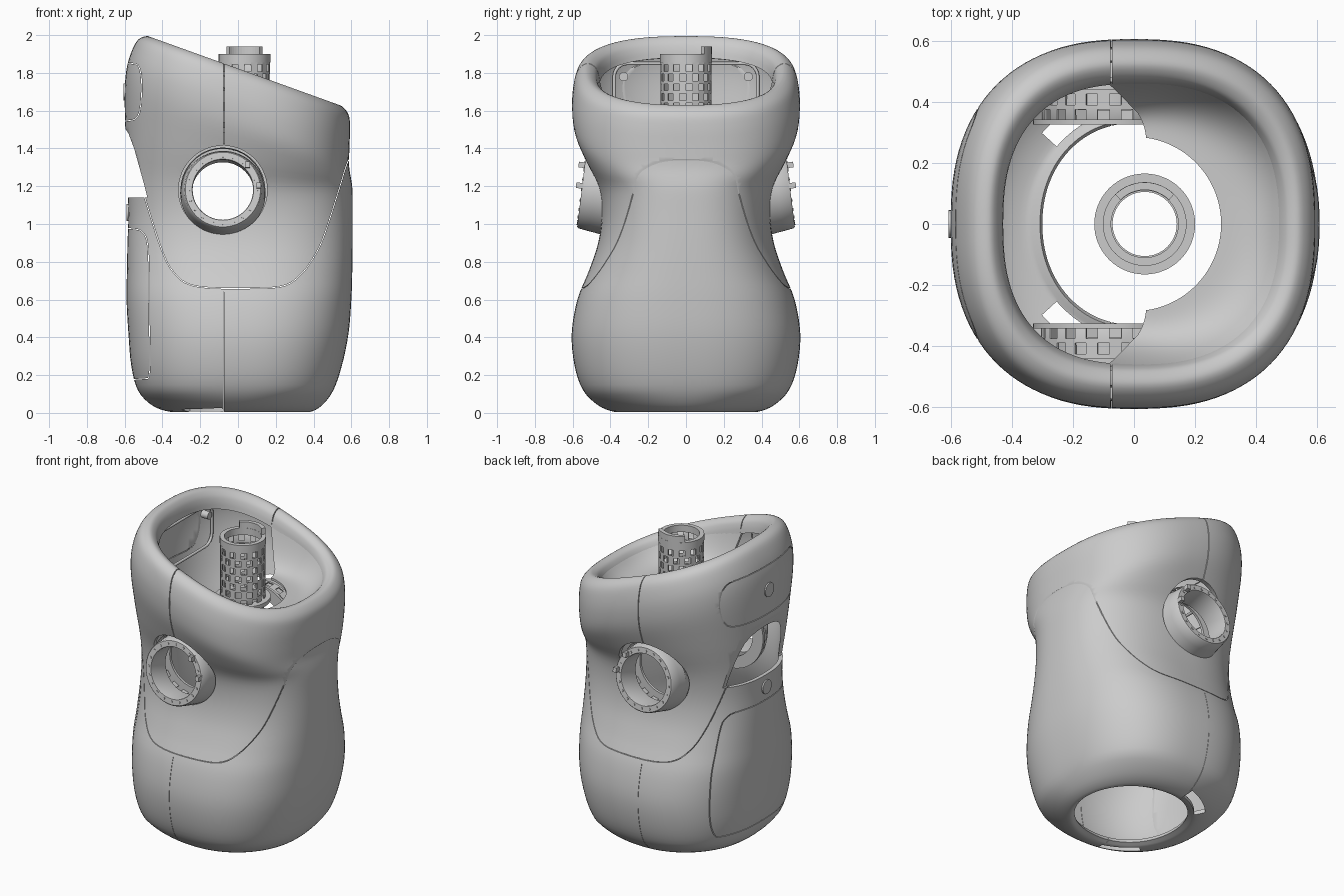
import bpy, bmesh, math
from math import sin, cos, pi, radians
from mathutils import Matrix, Vector

cube = bpy.data.objects.get("Cube")
if cube:
    bpy.data.objects.remove(cube)

grey = bpy.data.materials.new("shell grey")
grey.use_nodes = True
grey.diffuse_color = (0.6, 0.6, 0.6, 1)
grey.node_tree.nodes["Principled BSDF"].inputs["Base Color"].default_value = grey.diffuse_color


def make(name, bm, matrix=None):
    mesh = bpy.data.meshes.new(name)
    bm.to_mesh(mesh)
    bm.free()
    mesh.materials.append(grey)
    obj = bpy.data.objects.new(name, mesh)
    bpy.context.collection.objects.link(obj)
    if matrix:
        obj.matrix_world = matrix
    return obj


def bake(obj):
    bpy.context.view_layer.update()
    deps = bpy.context.evaluated_depsgraph_get()
    mesh = bpy.data.meshes.new_from_object(obj.evaluated_get(deps))
    obj.modifiers.clear()
    obj.data = mesh


def smooth_shade(obj):
    bpy.ops.object.select_all(action="DESELECT")
    obj.select_set(True)
    bpy.context.view_layer.objects.active = obj
    bpy.ops.object.shade_smooth_by_angle(angle=radians(35))


def thicken(obj, amount):
    mod = obj.modifiers.new("wall", "SOLIDIFY")
    mod.thickness, mod.offset = amount, -1
    bake(obj)


def spline(points, steps):
    """Smooth curve through points of any dimension."""
    pts = [Vector(p) for p in points]
    pts = [pts[0] * 2 - pts[1]] + pts + [pts[-1] * 2 - pts[-2]]
    out = []
    for a, b, c, d in zip(pts, pts[1:], pts[2:], pts[3:]):
        for k in range(steps):
            t = k / steps
            out.append((b * 2 + (c - a) * t + (a * 2 - b * 5 + c * 4 - d) * t * t
                        + (b * 3 - a - c * 3 + d) * t ** 3) / 2)
    return out + [pts[-2]]


def grid(rows, closed):
    bm = bmesh.new()
    vs = [[bm.verts.new(p) for p in row] for row in rows]
    n = len(vs[0])
    for low, high in zip(vs, vs[1:]):
        for j in range(n if closed else n - 1):
            k = (j + 1) % n
            bm.faces.new((low[j], low[k], high[k], high[j]))
    return bm


def prism(name, outline, axis, start, end):
    """Extrude an outline along y (from x, z) or along z (from x, y)."""
    place = (lambda p, h: (p[0], h, p[1])) if axis == "y" else (lambda p, h: (p[0], p[1], h))
    bm = grid([[place(p, h) for p in outline] for h in (start, end)], True)
    bm.verts.ensure_lookup_table()
    n = len(outline)
    bm.faces.new(bm.verts[:n])
    bm.faces.new(bm.verts[n:])
    bmesh.ops.recalc_face_normals(bm, faces=bm.faces)
    return make(name, bm)


def ribbon(name, path, width, axis="y", start=-1, end=1):
    left, right = [], []
    for i, p in enumerate(path):
        run = (Vector(path[min(i + 1, len(path) - 1)]) - Vector(path[max(i - 1, 0)])).normalized()
        side = Vector((-run.y, run.x)) * width / 2
        left.append(Vector(p) + side)
        right.append(Vector(p) - side)
    return prism(name, left + right[::-1], axis, start, end)


def arc(cx, radius, first, last, steps=12):
    angles = [radians(first + (last - first) * k / steps) for k in range(steps + 1)]
    return [(cx + radius * cos(a), radius * sin(a)) for a in angles]


def lathe(name, profile, matrix, sides=64):
    rows = [[(r * cos(2 * pi * j / sides), r * sin(2 * pi * j / sides), z) for j in range(sides)]
            for r, z in profile + profile[:1]]
    bm = grid(rows, True)
    bmesh.ops.remove_doubles(bm, verts=bm.verts, dist=1e-5)
    bmesh.ops.recalc_face_normals(bm, faces=bm.faces)
    obj = make(name, bm, matrix)
    smooth_shade(obj)


def ring(name, inner, outer, low, high, matrix):
    lathe(name, [(inner, low), (outer, low), (outer, high), (inner, high)], matrix)


def perforated_tube(name, radius, low, high, rows, sides, matrix):
    levels = [low + (high - low) * k / rows for k in range(rows + 1)]
    bm = grid([[(radius * cos(2 * pi * j / sides), radius * sin(2 * pi * j / sides), z)
                for j in range(sides)] for z in levels], True)
    cells = [f for i, f in enumerate(bm.faces) if (i % sides + i // sides) % 2 == 0]
    bmesh.ops.inset_individual(bm, faces=cells, thickness=0.01)
    bmesh.ops.delete(bm, geom=cells, context="FACES")
    obj = make(name, bm, matrix)
    thicken(obj, 0.015)
    smooth_shade(obj)


def oval(angle, back, front, half, power):
    c, s = cos(angle), sin(angle)
    x = math.copysign(abs(c) ** (2 / power), c) * (front if c > 0 else back)
    return x, math.copysign(abs(s) ** (2 / power), s) * half


def slant(z):
    t = min(1, max(0, (z - 1.1) / 0.5))
    return 0.36 * t * t * (3 - 2 * t)


# Body shell: height, back reach, front reach, half width, from base hole to rolled rim
sections = [
    (.02, .3, .36, .33), (.006, .36, .385, .38), (.04, .455, .445, .465), (.12, .53, .505, .545),
    (.25, .565, .55, .59), (.42, .58, .585, .605), (.6, .59, .6, .575), (.75, .588, .605, .515),
    (.9, .585, .607, .465), (1.05, .58, .607, .447), (1.2, .585, .606, .465), (1.35, .595, .598, .53),
    (1.5, .6, .588, .587), (1.62, .588, .59, .603), (1.72, .56, .593, .595), (1.79, .525, .585, .572),
    (1.823, .475, .545, .527), (1.805, .445, .505, .485), (1.77, .432, .48, .467), (1.725, .428, .46, .458)]
SIDES = 112
rows = []
for z, back, front, half in spline(sections, 4):
    power = 2 + 0.5 * min(1, max(0, z) / 0.12)
    points = [oval(2 * pi * j / SIDES, back, front, half, power) for j in range(SIDES)]
    rows.append([(x, y, max(0, z - slant(z) * x)) for x, y in points])
shell = make("body_shell", grid(rows, True))
thicken(shell, 0.025)

# Cutters: shoulder holes, back opening, base slots and seams
lower_seam = spline([(-.5, 1.16), (-.45, 1.0), (-.41, .88), (-.36, .77), (-.28, .69), (-.15, .662),
                     (.1, .66), (.25, .675), (.34, .74), (.41, .84), (.46, .95), (.54, 1.2),
                     (.57, 1.3), (.595, 1.35), (.64, 1.37)], 4)
upper_panel = spline([(-.7, 1.85), (-.56, 1.85), (-.52, 1.82), (-.51, 1.7), (-.53, 1.57),
                      (-.6, 1.545), (-.7, 1.54)], 4)
lower_panel = spline([(-.7, .18), (-.51, .18), (-.468, .22), (-.47, .5), (-.475, .85),
                      (-.5, .95), (-.56, .975), (-.7, .98)], 4)
opening = [(-.48, 1.14), (-.5, 1.22), (-.55, 1.4), (-.58, 1.48), (-.61, 1.525), (-.8, 1.525), (-.8, 1.14)]
cutters = [prism("shoulder_cutter", [(x - .08, z + 1.18) for x, z in arc(0, .235, 0, 354, 59)], "y", -1, 1),
           prism("back_opening_cutter", opening, "y", -1, 1)]
for side in (-1, 1):
    cutters.append(ribbon("slot_cutter", arc(.04, .42, side * 106, side * 139), 0.065, "z", -.1, .12))
cutters += [ribbon("seam_cutter", lower_seam, 0.004),
            ribbon("upper_panel_cutter", upper_panel, 0.004),
            ribbon("lower_panel_cutter", lower_panel, 0.004),
            ribbon("upper_split_cutter", [(-.075, 1.3), (-.075, 2.1)], 0.005),
            ribbon("lower_split_cutter", [(-.075, -.1), (-.075, .64)], 0.002)]
for cutter in cutters:
    mod = shell.modifiers.new("cut", "BOOLEAN")
    mod.operation, mod.solver, mod.object = "DIFFERENCE", "MANIFOLD", cutter
bake(shell)
for cutter in cutters:
    bpy.data.objects.remove(cutter)
smooth_shade(shell)

# Collar tray: dish from the front of the rim to a round neck opening
rows = []
for k in range(17):
    t = k / 16
    limit = radians(98 - 16 * t)
    row = []
    for j in range(65):
        a = limit * (j / 32 - 1)
        x, y = oval(a, .43, .475, .467, 2.5)
        drop = (1 - t) ** 3
        z = 1.52 + (1.76 - .36 * x - 1.52) * drop
        row.append((x + (.285 * cos(a) - x) * t, y + (.285 * sin(a) - y) * t, z))
    rows.append(row)
tray = make("collar_tray", grid(rows, False))
thicken(tray, 0.015)
smooth_shade(tray)

# Neck: perforated tube with flange, top band and raised tab
neck = Matrix.Translation((.035, 0, 0))
perforated_tube("neck_tube", .135, 1.5, 1.86, 7, 24, neck)
ring("neck_band", .11, .137, 1.855, 1.9, neck)
ring("neck_flange", .11, .165, 1.485, 1.51, neck)
ring("neck_foot", .105, .125, 1.4, 1.49, neck)
ribbon("neck_tab", arc(.035, .124, 45, 135), 0.025, "z", 1.89, 1.94)

# Shoulders: tilted sleeves with bolt circles, perforated inner tubes and flanges
for side, label in ((-1, "front"), (1, "rear")):
    tilt = Matrix.Translation((-.08, side * .438, 1.168)) @ Matrix.Rotation(-side * radians(83), 4, "X")
    straight = Matrix.Translation((-.08, 0, 1.18)) @ Matrix.Rotation(-side * pi / 2, 4, "X")
    lathe(label + "_shoulder_sleeve", [(.165, -.04), (.226, -.04), (.214, .05), (.205, .108),
                                       (.199, .115), (.163, .115), (.16, .108)], tilt)
    perforated_tube(label + "_shoulder_tube", .225, .34, .44, 2, 36, straight)
    ring(label + "_shoulder_flange", .175, .25, .325, .342, straight)
    bm = bmesh.new()
    for k in range(20):
        a = 2 * pi * k / 20
        spot = Matrix.Translation((.18 * cos(a), .18 * sin(a), .115))
        bmesh.ops.create_cone(bm, cap_ends=True, segments=10, radius1=.008, radius2=.008,
                              depth=.008, matrix=spot)
    for x, height in ((.13, .13), (.19, .02)):
        spot = Matrix.Translation((x, -side * height, .125)) @ Matrix.Diagonal((.025, .03, .045, 1))
        bmesh.ops.create_cube(bm, size=1, matrix=spot)
    make(label + "_shoulder_bolts", bm, tilt)


# Back buttons and inner bolts
def disc(name, radius, depth, spot):
    turn = Matrix.Translation(spot) @ Matrix.Rotation(pi / 2, 4, "Y")
    lathe(name, [(0, -depth / 2), (radius, -depth / 2), (radius, depth / 2), (0, depth / 2)], turn, 32)


disc("upper_button", .045, .03, (-.592, 0, 1.7))
disc("lower_button", .045, .03, (-.574, 0, 1.06))
for side in (-1, 1):
    disc("inner_bolt", .024, .05, (-.46, side * .33, 1.78))

# Inner frame on the back wall
curve = bpy.data.curves.new("inner_frame", "CURVE")
curve.dimensions, curve.bevel_depth = "3D", 0.009
line = curve.splines.new("POLY")
corners = [(.31, 1.78, 0), (-.31, 1.78, 90), (-.31, 1.65, 180), (.31, 1.65, 270)]
path = [(y + .07 * cos(radians(a + d)), z + .07 * sin(radians(a + d)))
        for y, z, a in corners for d in range(0, 91, 15)]
line.points.add(len(path) - 1)
for point, (y, z) in zip(line.points, path):
    point.co = (-.455, y, z, 1)
line.use_cyclic_u = True
curve.materials.append(grey)
bpy.context.collection.objects.link(bpy.data.objects.new("inner_frame", curve))
